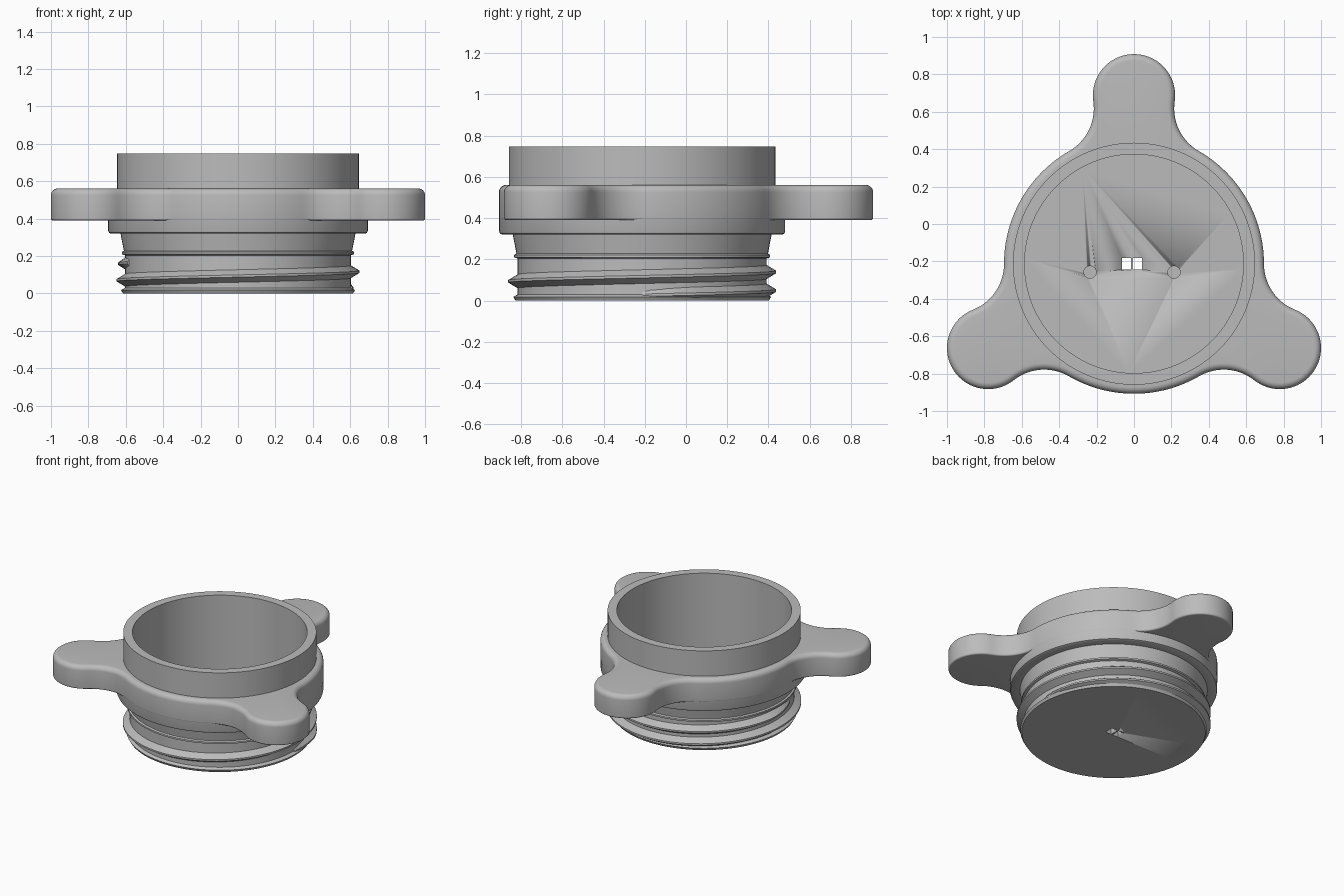
import bpy, bmesh
from math import sin, cos, pi, tau, radians, acos, hypot, atan2
from mathutils import Vector, Matrix

if "Cube" in bpy.data.objects:
    bpy.data.objects.remove(bpy.data.objects["Cube"])

CY = -0.2125          # axis of the round body
BODY_R = 0.695
KNOB_R = 0.22
KNOB_D = 0.9006
FILLET_R = 0.263

grey = bpy.data.materials.new("grey_plastic")
grey.use_nodes = True
colour = (0.5, 0.5, 0.5, 1)
grey.diffuse_color = colour
grey.node_tree.nodes["Principled BSDF"].inputs["Base Color"].default_value = colour


def make_object(name, bm, smooth=30):
    bmesh.ops.recalc_face_normals(bm, faces=bm.faces)
    mesh = bpy.data.meshes.new(name)
    bm.to_mesh(mesh)
    bm.free()
    mesh.materials.append(grey)
    obj = bpy.data.objects.new(name, mesh)
    obj.location.y = CY
    bpy.context.collection.objects.link(obj)
    bpy.ops.object.select_all(action='DESELECT')
    obj.select_set(True)
    bpy.context.view_layer.objects.active = obj
    bpy.ops.object.shade_smooth_by_angle(angle=radians(smooth))
    return obj


def loft(bm, rings, close_rings=True, close_loft=False):
    """Bridge rows of points with quads."""
    rows = [[bm.verts.new(p) for p in ring] for ring in rings]
    n = len(rows[0])
    for i in range(len(rows) - (0 if close_loft else 1)):
        a, b = rows[i], rows[(i + 1) % len(rows)]
        for j in range(n if close_rings else n - 1):
            k = (j + 1) % n
            bm.faces.new((a[j], a[k], b[k], b[j]))
    return rows


# Cup: closed bottom, open top, with neck, rib and flange
profile = [(0.585, 0.06), (0.585, 0.748), (0.647, 0.748), (0.647, 0.53),
           (0.694, 0.5), (0.694, 0.335), (0.690, 0.325), (0.680, 0.32),
           (0.628, 0.32), (0.610, 0.228), (0.621, 0.222), (0.621, 0.21),
           (0.604, 0.204), (0.604, 0.03), (0.625, 0.018), (0.615, 0)]
SEG = 128
bm = bmesh.new()
rows = loft(bm, [[(r * cos(tau * i / SEG), r * sin(tau * i / SEG), z)
                  for i in range(SEG)] for r, z in profile])
bm.faces.new(rows[0])
bm.faces.new(rows[-1])
cup = make_object("cup_body", bm)

# Cutters: twin slot through the floor and two blind pilot holes
bm = bmesh.new()
for x in (-0.04, 0.019):
    bmesh.ops.create_cube(bm, size=1, matrix=Matrix.Translation((x, 0, 0.03))
                          @ Matrix.Diagonal((0.049, 0.064, 0.2, 1)))
for x in (-0.235, 0.214):
    bmesh.ops.create_cone(bm, cap_ends=True, segments=32, radius1=0.033,
                          radius2=0.033, depth=0.08,
                          matrix=Matrix.Translation((x, -0.045, 0.065)))
cutter = make_object("floor_hole_cutter", bm)
cutter.hide_render = True
cutter.hide_set(True)
cutter.display_type = 'WIRE'
cut = cup.modifiers.new("floor_holes", 'BOOLEAN')
cut.object = cutter
cut.operation = 'DIFFERENCE'
cut.solver = 'EXACT'


# Three-lobed grip plate: outline as tangent arcs with outward normals
def arc(cx, cy, r, a0, a1, n, side=1):
    for i in range(n):
        a = a0 + (a1 - a0) * i / n
        d = Vector((cos(a), sin(a)))
        yield Vector((cx, cy)) + r * d, d * side


s, k = BODY_R + FILLET_R, KNOB_R + FILLET_R
swing = acos((s * s + KNOB_D ** 2 - k * k) / (2 * s * KNOB_D))
fx, fy = s * cos(swing), s * sin(swing)
contact = atan2(fy, fx - KNOB_D)       # knob to fillet direction
outline = []
for lobe in range(3):
    turn = Matrix.Rotation(radians(90 + 120 * lobe), 2)
    pieces = [
        *arc(fx, -fy, FILLET_R, pi - swing, pi - contact, 14, -1),
        *arc(KNOB_D, 0, KNOB_R, -contact, contact, 40),
        *arc(fx, fy, FILLET_R, contact - pi, swing - pi, 14, -1),
        *arc(0, 0, BODY_R, swing, radians(120) - swing, 24)]
    outline += [(turn @ p, turn @ n) for p, n in pieces]

TOP, BOTTOM, ROUND, EDGE = 0.561, 0.39, 0.035, 0.012
steps = [i / 6 * pi / 2 for i in range(7)]
section = [(EDGE * (1 - sin(a)), BOTTOM + EDGE * (1 - cos(a))) for a in steps]
section += [(ROUND * (1 - cos(a)), TOP - ROUND * (1 - sin(a))) for a in steps]
rings = [[(*(p - n * inset), z) for p, n in outline] for inset, z in section]
rings += [[(*(p.normalized() * 0.62), z) for p, n in outline]
          for z in (TOP, BOTTOM)]
bm = bmesh.new()
loft(bm, rings, close_loft=True)
make_object("grip_plate", bm)

# Helical screw thread, fading in and out at its ends
PITCH, TURNS, START = 0.09, 1.55, 0.026
count = int(TURNS * 96)
rings = []
for i in range(count + 1):
    t = i / 96
    a = tau * t
    fade = min(1, t / 0.08 + 0.15, (TURNS - t) / 0.08 + 0.05)
    rings.append([(r * cos(a), r * sin(a), max(0.002, START + PITCH * t + dz))
                  for r, dz in ((0.59, -0.042), (0.604 + 0.046 * fade, -0.006),
                                (0.604 + 0.046 * fade, 0.006), (0.59, 0.042))])
bm = bmesh.new()
rows = loft(bm, rings)
bm.faces.new(rows[0])
bm.faces.new(rows[-1])
make_object("screw_thread", bm)
